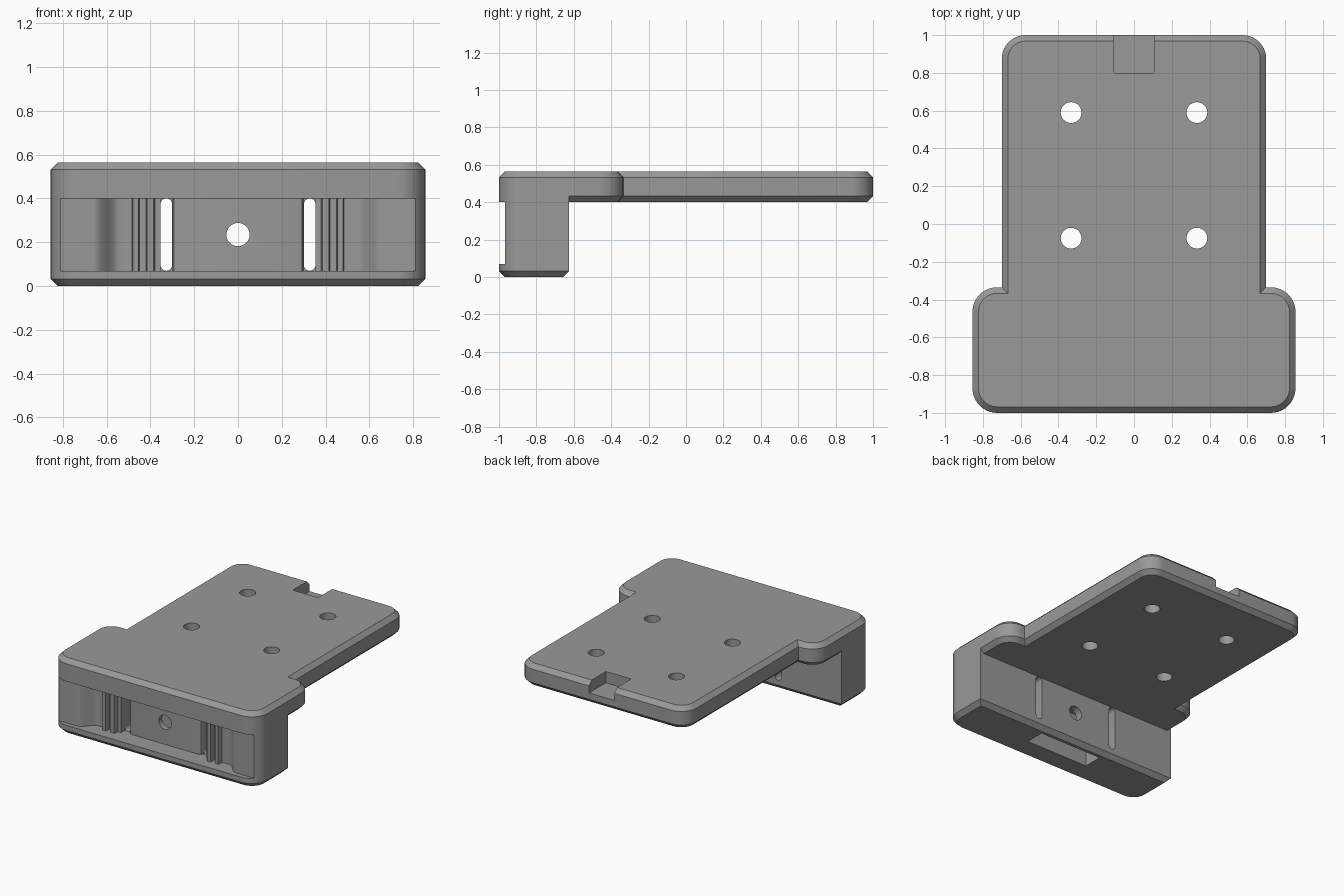
import bpy, bmesh, math

if "Cube" in bpy.data.objects:
    bpy.data.objects.remove(bpy.data.objects["Cube"])

grey = bpy.data.materials.new("mid_grey")
grey.diffuse_color = (0.32, 0.32, 0.32, 1)
grey.use_nodes = True
grey.node_tree.nodes["Principled BSDF"].inputs["Base Color"].default_value = grey.diffuse_color


def make(name, layers):
    """Loft a closed solid through rings of equal length."""
    bm = bmesh.new()
    rings = [[bm.verts.new(p) for p in ring] for ring in layers]
    n = len(rings[0])
    for a, b in zip(rings, rings[1:]):
        for i in range(n):
            j = (i + 1) % n
            bm.faces.new((a[i], a[j], b[j], b[i]))
    bm.faces.new(rings[0][::-1])
    bm.faces.new(rings[-1])
    bmesh.ops.recalc_face_normals(bm, faces=bm.faces)
    me = bpy.data.meshes.new(name)
    bm.to_mesh(me)
    bm.free()
    me.materials.append(grey)
    ob = bpy.data.objects.new(name, me)
    bpy.context.collection.objects.link(ob)
    return ob


def outline(x, y0, y1, r_front, r_back, inset=0.0, seg=10):
    """Rectangle outline with rounded front and back corners, optionally inset."""
    pts = []
    for sx, y, sy, r, start in ((1, y0, 1, r_front, -90), (1, y1, -1, r_back, 0),
                                (-1, y1, -1, r_back, 90), (-1, y0, 1, r_front, 180)):
        if r == 0:
            pts.append((sx * (x - inset), y + sy * inset))
            continue
        for i in range(seg + 1):
            t = math.radians(start + 90 * i / seg)
            pts.append((sx * (x - r) + (r - inset) * math.cos(t),
                        y + sy * r + (r - inset) * math.sin(t)))
    return pts


def slab(name, args, levels):
    return make(name, [[(x, y, z) for x, y in outline(*args, inset=i)] for z, i in levels])


def prism_z(name, pts, z0, z1):
    return make(name, [[(x, y, z) for x, y in pts] for z in (z0, z1)])


def prism_y(name, pts, y0, y1):
    return make(name, [[(x, y, z) for x, z in pts] for y in (y0, y1)])


def box(name, x0, x1, y0, y1, z0, z1):
    return prism_z(name, [(x0, y0), (x1, y0), (x1, y1), (x0, y1)], z0, z1)


def circle(cx, cy, r, n=32):
    return [(cx + r * math.cos(2 * math.pi * i / n), cy + r * math.sin(2 * math.pi * i / n))
            for i in range(n)]


def boolean(target, tool, op):
    mod = target.modifiers.new("cut", 'BOOLEAN')
    mod.operation, mod.solver, mod.object = op, 'EXACT', tool
    dg = bpy.context.evaluated_depsgraph_get()
    me = bpy.data.meshes.new_from_object(target.evaluated_get(dg))
    target.modifiers.clear()
    target.data = me
    bpy.data.objects.remove(tool)


# Plate, wide head and hanging front block, all with chamfered rims
BOT, TOP, C = 0.40, 0.565, 0.032
rim = [(BOT, C), (BOT + C, 0), (TOP - C, 0), (TOP, C)]
body = slab("mounting_bracket", (0.855, -1.0, -0.335, 0.13, 0.13), rim)
boolean(body, slab("plate", (0.70, -0.75, 1.0, 0.125, 0.125), rim), 'UNION')
boolean(body, slab("front_block", (0.855, -1.0, -0.625, 0.13, 0),
                   [(0, C), (C, 0), (0.50, 0)]), 'UNION')

# Front strap recess: centre bar, strap teeth, smooth step, shallow ends
half = [(0.275, -0.865), (0.293, -0.859), (0.30, -0.84), (0.355, -0.84), (0.355, -0.88),
        (0.38, -0.88), (0.385, -0.92), (0.415, -0.92), (0.42, -0.88),
        (0.45, -0.88), (0.455, -0.92), (0.48, -0.92), (0.485, -0.88), (0.52, -0.88)]
for i in range(11):
    t = i / 10
    half.append((0.54 + 0.12 * t, -0.9225 + 0.0425 * math.cos(math.pi * t)))
half += [(0.81, -0.965), (0.81, -1.1)]
profile = half + [(-x, y) for x, y in reversed(half)]
boolean(body, prism_z("recess", profile, 0.07, BOT), 'DIFFERENCE')

# Strap slots running through to the back
for s in (-1, 1):
    cx, r = s * 0.3275, 0.0265
    cap = [(cx + r * math.cos(math.pi * i / 10), 0.40 - r + r * math.sin(math.pi * i / 10))
           for i in range(11)]
    cap += [(cx - r * math.cos(math.pi * i / 10), 0.07 + r - r * math.sin(math.pi * i / 10))
            for i in range(11)]
    boolean(body, prism_y("slot", cap, -0.90, -0.5), 'DIFFERENCE')

# Cavity in the centre bar, open underneath, and the hole through it
boolean(body, box("cavity", -0.26, 0.26, -0.825, -0.68, -0.1, 0.37), 'DIFFERENCE')
boolean(body, prism_y("bar_hole", circle(0, 0.235, 0.053), -1.1, -0.5), 'DIFFERENCE')

# Screw holes and rear notch in the plate
for x in (-0.333, 0.333):
    for y in (-0.075, 0.59):
        boolean(body, prism_z("screw_hole", circle(x, y, 0.055), 0.3, 0.7), 'DIFFERENCE')
boolean(body, box("notch", -0.105, 0.105, 0.80, 1.1, 0.48, 0.7), 'DIFFERENCE')

bpy.context.view_layer.objects.active = body
body.select_set(True)
bpy.ops.object.shade_smooth_by_angle(angle=math.radians(25))
